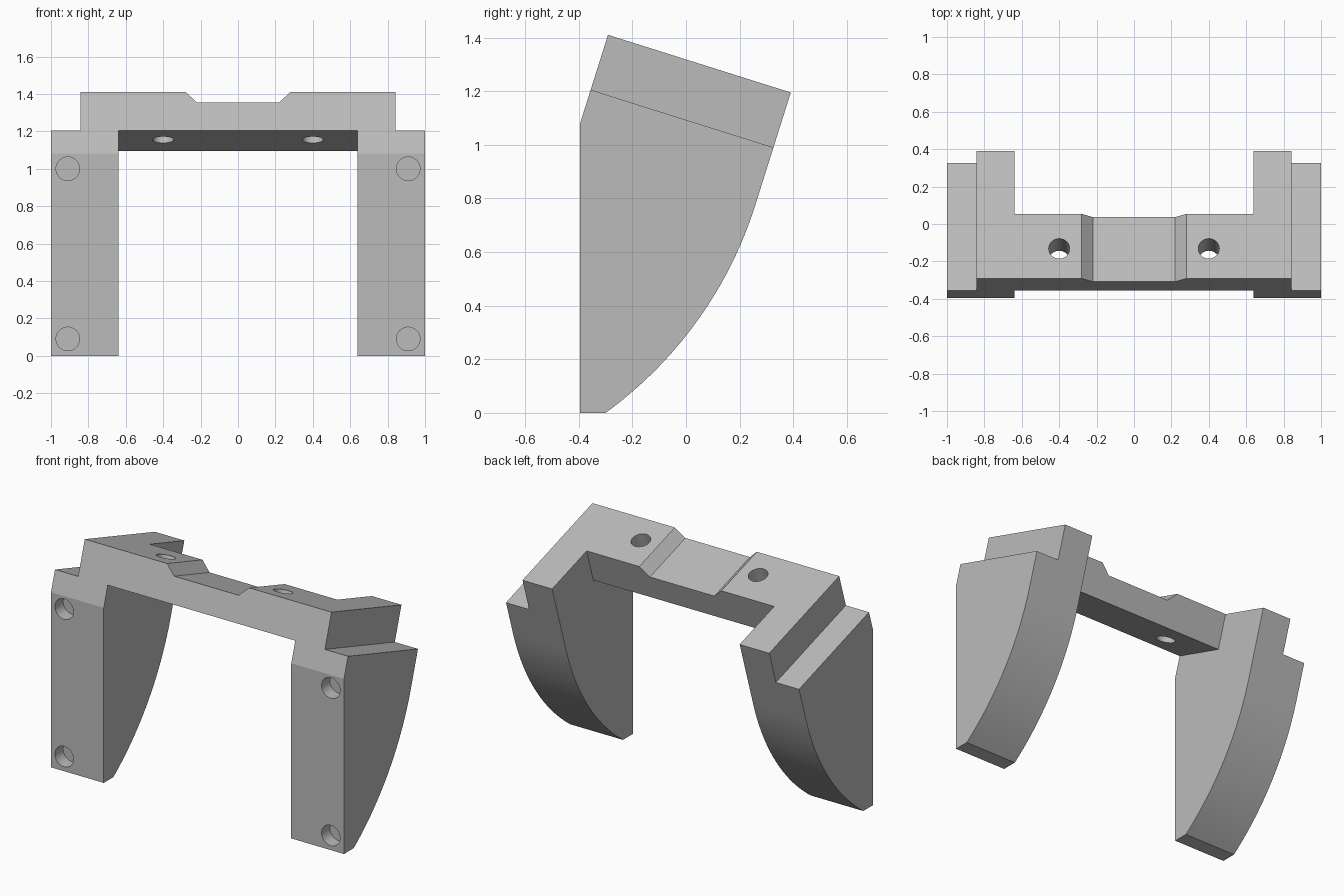
import bpy
import bmesh
import math
from mathutils import Matrix, Vector

cube = bpy.data.objects.get("Cube")
if cube:
    bpy.data.objects.remove(cube, do_unlink=True)

TILT = math.radians(17.5)
STEP = 0.215                      # thickness of the bridge and height of the shoulder step
DEPTH = 0.715                     # length of the tilted top
ORIGIN = Vector((0, -0.291, 1.41))  # upper front edge
BACK = Vector((0, math.cos(TILT), -math.sin(TILT)))
UP = Vector((0, math.sin(TILT), math.cos(TILT)))

grey = bpy.data.materials.new("plain grey")
grey.use_nodes = True
grey.diffuse_color = (0.5, 0.5, 0.5, 1)
grey.node_tree.nodes["Principled BSDF"].inputs["Base Color"].default_value = (0.5, 0.5, 0.5, 1)


def tilted(x, u, v):
    """Point in the tilted frame: u runs back, v runs up from the top face."""
    return Vector((x, 0, 0)) + ORIGIN + BACK * u + UP * v


def add_object(name, bm):
    bmesh.ops.recalc_face_normals(bm, faces=bm.faces)
    mesh = bpy.data.meshes.new(name)
    bm.to_mesh(mesh)
    bm.free()
    mesh.materials.append(grey)
    obj = bpy.data.objects.new(name, mesh)
    bpy.context.collection.objects.link(obj)
    return obj


def prism(name, points, offset):
    bm = bmesh.new()
    face = bm.faces.new([bm.verts.new(p) for p in points])
    new = bmesh.ops.extrude_face_region(bm, geom=[face])["geom"]
    bmesh.ops.translate(bm, vec=offset, verts=[g for g in new if isinstance(g, bmesh.types.BMVert)])
    return add_object(name, bm)


def drill(name, centre, axis, radius, length):
    bm = bmesh.new()
    turn = Vector((0, 0, 1)).rotation_difference(axis).to_matrix().to_4x4()
    bmesh.ops.create_cone(bm, cap_ends=True, segments=48, radius1=radius, radius2=radius,
                          depth=length, matrix=Matrix.Translation(centre) @ turn)
    return add_object(name, bm)


def activate(obj):
    bpy.ops.object.select_all(action="DESELECT")
    obj.select_set(True)
    bpy.context.view_layer.objects.active = obj


def cut(obj, cutters):
    for cutter in cutters:
        activate(obj)
        mod = obj.modifiers.new("cut", "BOOLEAN")
        mod.operation = "DIFFERENCE"
        mod.solver = "EXACT"
        mod.object = cutter
        bpy.ops.object.modifier_apply(modifier=mod.name)
        bpy.data.objects.remove(cutter, do_unlink=True)
    activate(obj)
    bpy.ops.object.shade_smooth_by_angle(angle=math.radians(10))


# Side cheeks: straight front, arc at the back that runs into the tilted top
def cheek_profile(x):
    front = -0.395
    start = tilted(x, DEPTH, -0.44)
    toe = Vector((x, -0.30, 0))
    chord = toe - start
    radius = chord.length_squared / (-2 * chord.dot(BACK))
    centre = start - BACK * radius
    low = math.atan2(toe.z - centre.z, toe.y - centre.y)
    steps = 24
    arc = []
    for i in range(steps + 1):
        a = low + (-TILT - low) * i / steps
        arc.append(centre + Vector((0, math.cos(a), math.sin(a))) * radius)
    drop = (front - ORIGIN.y) / UP.y
    return [Vector((x, front, 0))] + arc + [tilted(x, DEPTH, 0), tilted(x, 0, 0), tilted(x, 0, drop)]


for side, label in ((1, "left"), (-1, "right")):
    cheek = prism(label + "_cheek", cheek_profile(side * 0.64), Vector((side * 0.36, 0, 0)))
    x = side * 0.842
    corners = [tilted(x, u, v) for u, v in ((-0.2, -STEP), (1, -STEP), (1, 0.2), (-0.2, 0.2))]
    cutters = [prism("shoulder_cutter", corners, Vector((side * 0.4, 0, 0)))]
    # Blind screw holes in the front
    for z in (0.09, 1.0):
        cutters.append(drill("screw_cutter", Vector((side * 0.91, -0.395, z)),
                             Vector((0, 1, 0)), 0.063, 0.16))
    cut(cheek, cutters)

# Bridge with a shallow notch in the middle and two through holes
outline = [(-0.64, -STEP), (0.64, -STEP), (0.64, 0), (0.28, 0), (0.22, -0.058),
           (-0.22, -0.058), (-0.28, 0), (-0.64, 0)]
bridge = prism("bridge", [tilted(x, 0, v) for x, v in outline], BACK * 0.362)
cut(bridge, [drill("bridge_cutter", tilted(x, 0.167, -STEP / 2), UP, 0.056, 0.5)
             for x in (-0.4, 0.4)])
